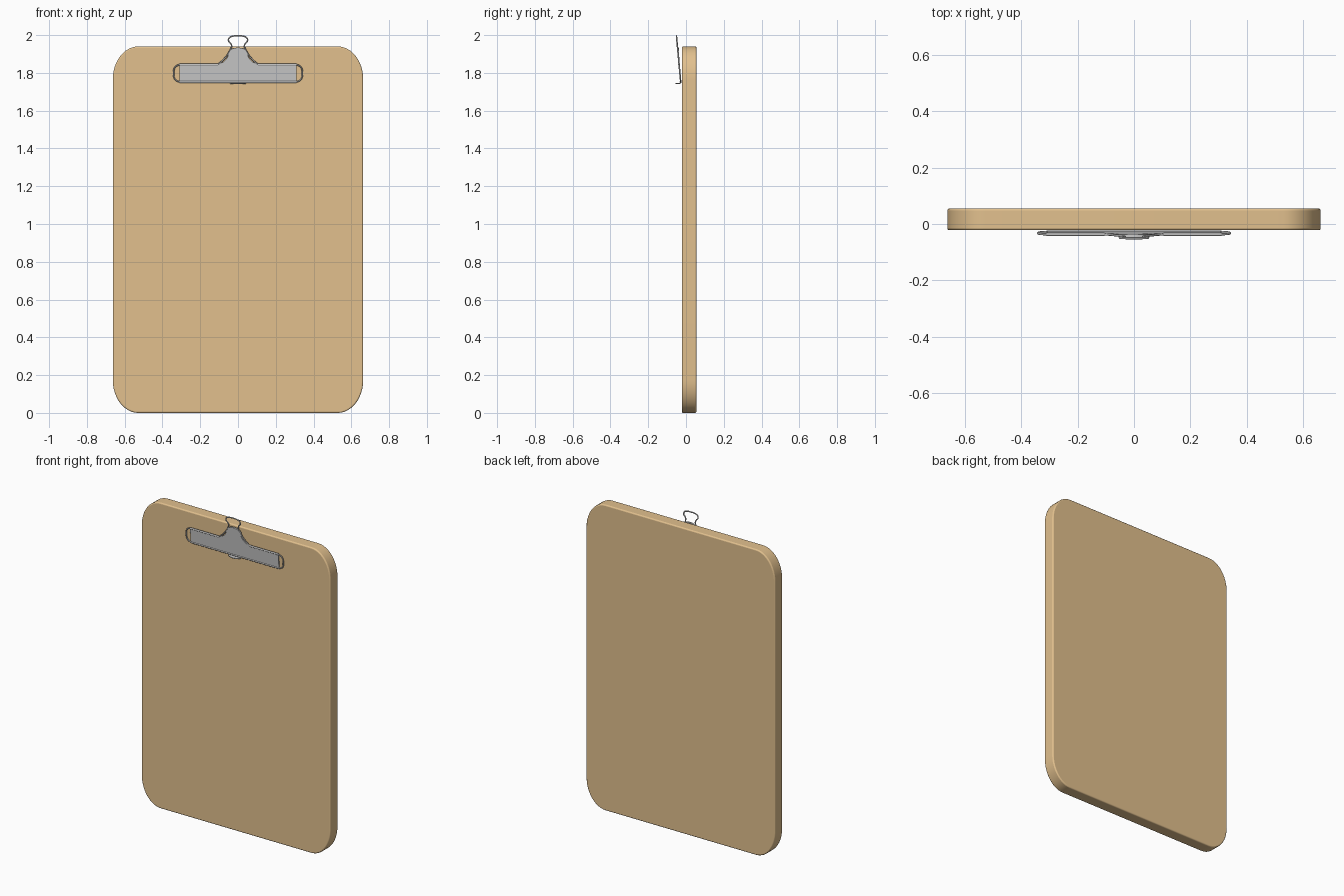
import bpy, bmesh, math

if "Cube" in bpy.data.objects:
    bpy.data.objects.remove(bpy.data.objects["Cube"])


def lean(z):
    """Depth of the clip, which tilts forward towards the top."""
    return -0.028 - 0.092 * (z - 1.75)


def smooth(obj):
    bpy.ops.object.select_all(action='DESELECT')
    obj.select_set(True)
    bpy.context.view_layer.objects.active = obj
    bpy.ops.object.shade_smooth_by_angle(angle=math.radians(40))


def slab(name, outline, front, back, bevel):
    """Extrude a closed x-z outline; front and back give y as functions of z."""
    bm = bmesh.new()
    a = [bm.verts.new((x, front(z), z)) for x, z in outline]
    b = [bm.verts.new((x, back(z), z)) for x, z in outline]
    bm.faces.new(a)
    bm.faces.new(b[::-1])
    n = len(outline)
    for i in range(n):
        j = (i + 1) % n
        bm.faces.new((a[j], a[i], b[i], b[j]))
    bmesh.ops.recalc_face_normals(bm, faces=bm.faces[:])
    mesh = bpy.data.meshes.new(name)
    bm.to_mesh(mesh)
    bm.free()
    obj = bpy.data.objects.new(name, mesh)
    bpy.context.collection.objects.link(obj)
    smooth(obj)
    mod = obj.modifiers.new("edge_round", 'BEVEL')
    mod.width, mod.segments = bevel, 3
    mod.limit_method, mod.angle_limit = 'ANGLE', math.radians(50)
    return obj


def wire(name, points, radius, cyclic=False, straight=()):
    """Round wire through 3D points; the indices in straight get sharp handles."""
    curve = bpy.data.curves.new(name, 'CURVE')
    curve.dimensions = '3D'
    curve.bevel_depth, curve.bevel_resolution = radius, 2
    curve.resolution_u, curve.use_fill_caps = 6, True
    s = curve.splines.new('BEZIER')
    s.bezier_points.add(len(points) - 1)
    s.use_cyclic_u = cyclic
    for i, (bp, co) in enumerate(zip(s.bezier_points, points)):
        bp.co = co
        kind = 'VECTOR' if i in straight else 'AUTO'
        bp.handle_left_type = bp.handle_right_type = kind
    obj = bpy.data.objects.new(name, curve)
    bpy.context.collection.objects.link(obj)
    return obj


def mirrored(half):
    """Complete a closed outline whose first and last points may lie on x = 0."""
    return half + [(-x, z) for x, z in reversed(half) if x > 1e-6]


# Wooden board with elliptical corners
W, H, RX, RZ = 0.663, 1.94, 0.135, 0.175
half = []
for cz, start in ((RZ, -90), (H - RZ, 0)):
    for i in range(13):
        t = math.radians(start + 90 * i / 12)
        half.append((W - RX + RX * math.cos(t), cz + RZ * math.sin(t)))
board = slab("board", mirrored(half), lambda z: -0.022, lambda z: 0.055, 0.007)
wood = bpy.data.materials.new("wood")
wood.diffuse_color = (0.76, 0.53, 0.27, 1)
wood.use_nodes = True
wood.node_tree.nodes["Principled BSDF"].inputs["Base Color"].default_value = wood.diffuse_color
board.data.materials.append(wood)

# Clamp plate: wide bar with a flared neck and rounded head
plate_half = [(0.31, 1.748), (0.31, 1.848), (0.105, 1.848), (0.08, 1.857),
              (0.063, 1.872), (0.053, 1.89), (0.052, 1.905)]
plate_half += [(0.052 * math.cos(t), 1.905 + 0.029 * math.sin(t))
               for t in (math.radians(a) for a in (20, 40, 60, 80, 90))]
slab("clamp_plate", mirrored(plate_half), lambda z: lean(z) - 0.003,
     lambda z: max(lean(z) + 0.004, -0.036), 0.001)

# Rolled edges that hold the wire
def edge(name, x0, x1, z):
    obj = wire(name, [(x0, lean(z), z), (x1, lean(z), z)], 0.0058, straight=(0, 1))
    return obj

edge("rolled_edge_bottom", -0.31, 0.31, 1.752)
for side, label in ((1, "right"), (-1, "left")):
    edge("rolled_edge_top_" + label, side * 0.105, side * 0.31, 1.844)

# Spring wire: handle loop on top, flared legs and end loops
wire_half = [(0, 1.996), (0.028, 1.994), (0.047, 1.985), (0.05, 1.97), (0.038, 1.955),
             (0.034, 1.94), (0.046, 1.912), (0.075, 1.872), (0.105, 1.846), (0.31, 1.844),
             (0.332, 1.832), (0.341, 1.798), (0.332, 1.764), (0.31, 1.752)]
loop = mirrored(wire_half)
n = len(wire_half)
wire("spring_wire", [(x, lean(z), z) for x, z in loop], 0.0038, cyclic=True,
     straight=(8, 9, n - 1, n, n + 4, n + 5))

# Small finger lip under the plate, pointing forward
arc = [math.pi * i / 12 for i in range(13)]
lip = slab("finger_lip", [(0.042 * math.cos(t), math.sin(t)) for t in arc],
           lambda z: 0.0025, lambda z: -0.0025, 0.0008)
for v in lip.data.vertices:
    x, y, z = v.co
    v.co = (x, -0.029 - 0.026 * z, 1.7445 + y)
lip.data.flip_normals()
bm = bmesh.new()
bm.from_mesh(lip.data)
bmesh.ops.recalc_face_normals(bm, faces=bm.faces[:])
bm.to_mesh(lip.data)
bm.free()
